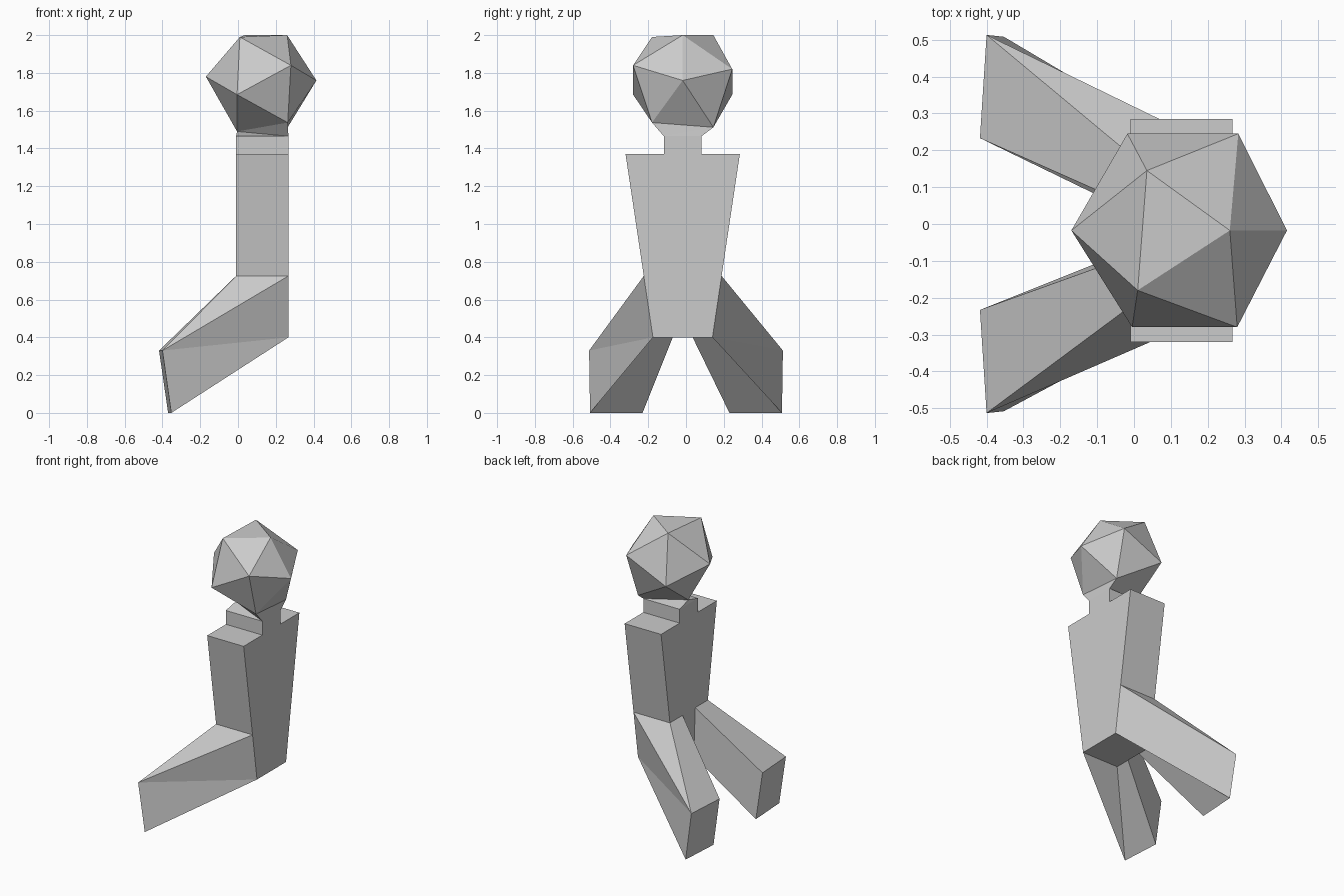
import bpy
import bmesh

if "Cube" in bpy.data.objects:
    bpy.data.objects.remove(bpy.data.objects["Cube"], do_unlink=True)

grey = bpy.data.materials.new("light_grey")
grey.use_nodes = True
colour = (0.6, 0.6, 0.6, 1)
grey.diffuse_color = colour
grey.node_tree.nodes["Principled BSDF"].inputs["Base Color"].default_value = colour

FRONT, BACK = -0.01, 0.267   # body thickness along x
MID = -0.0175                # body centre line along y
HIP, BASE = 0.725, 0.4       # top and bottom of the hip joint


def finish(name, bm):
    bmesh.ops.recalc_face_normals(bm, faces=bm.faces)
    mesh = bpy.data.meshes.new(name)
    bm.to_mesh(mesh)
    bm.free()
    mesh.materials.append(grey)
    obj = bpy.data.objects.new(name, mesh)
    bpy.context.collection.objects.link(obj)
    return obj


def named_mesh(name, points, faces):
    """Build a flat-faced part from labelled corners."""
    bm = bmesh.new()
    verts = {key: bm.verts.new(p) for key, p in points.items()}
    for face in faces:
        bm.faces.new([verts[key] for key in face.split()])
    return finish(name, bm)


# Torso with neck: half profile mirrored, then extruded through x
half = [(0.1575, BASE), (0.206, HIP), (0.3025, 1.37), (0.1, 1.37), (0.1, 1.465)]
outline = half + [(-y, z) for y, z in reversed(half)]
bm = bmesh.new()
profile = bm.faces.new([bm.verts.new((FRONT, MID + y, z)) for y, z in outline])
moved = bmesh.ops.extrude_face_region(bm, geom=[profile], use_keep_orig=True)["geom"]
bmesh.ops.translate(bm, vec=(BACK - FRONT, 0, 0),
                    verts=[v for v in moved if isinstance(v, bmesh.types.BMVert)])
finish("torso", bm)

# Legs: wrapped around the hip corner, tapering out to a flat end
leg_faces = ["toe_out hip_front hip_back", "toe_out toe_in hip_in hip_front",
             "toe_out hip_back base_back", "toe_out base_back heel_out",
             "toe_in heel_in base_in hip_in", "heel_out base_back base_front",
             "heel_out base_front base_in heel_in", "toe_out heel_out heel_in toe_in",
             "hip_front base_front base_back hip_back", "hip_front hip_in base_in base_front"]
for name, s in (("left_side_leg", 1), ("right_side_leg", -1)):
    named_mesh(name, {
        "hip_front": (FRONT, MID + s * 0.206, HIP),
        "hip_back": (BACK, MID + s * 0.206, HIP),
        "hip_in": (FRONT, MID + s * 0.069, HIP),
        "base_front": (FRONT, MID + s * 0.1575, BASE),
        "base_back": (BACK, MID + s * 0.1575, BASE),
        "base_in": (FRONT, MID + s * 0.0525, BASE),
        "toe_out": (-0.4, s * 0.513, 0.33),
        "toe_in": (-0.418, s * 0.233, 0.33),
        "heel_out": (-0.353, s * 0.508, 0),
        "heel_in": (-0.37, s * 0.23, 0),
    }, leg_faces)

# Head: twenty-sided ball
chin = {"a": (0.263, -0.18, 1.537), "b": (0.263, 0.145, 1.512), "c": (-0.005, MID, 1.49)}
crown = [(0.035, 0.145, 2), (0.01, -0.18, 1.99), (0.26, MID, 2)]
belt = [(0.415, MID, 1.76), (0.28, -0.28, 1.84), (0.283, 0.245, 1.82),
        (-0.005, -0.28, 1.685), (-0.018, 0.245, 1.685), (-0.17, MID, 1.78)]
bm = bmesh.new()
for p in crown + belt + list(chin.values()):
    bm.verts.new(p)
bmesh.ops.convex_hull(bm, input=bm.verts)
finish("head", bm)

# Collar: joins the neck top to the lowest face of the head
neck = {"fr": (FRONT, MID - 0.1, 1.465), "fl": (FRONT, MID + 0.1, 1.465),
        "br": (BACK, MID - 0.1, 1.465), "bl": (BACK, MID + 0.1, 1.465)}
named_mesh("collar", {**chin, **neck},
           ["br bl b", "br b a", "fr br c", "br a c", "fl bl c", "bl b c",
            "fr fl c", "a b c", "fr fl bl br"])
